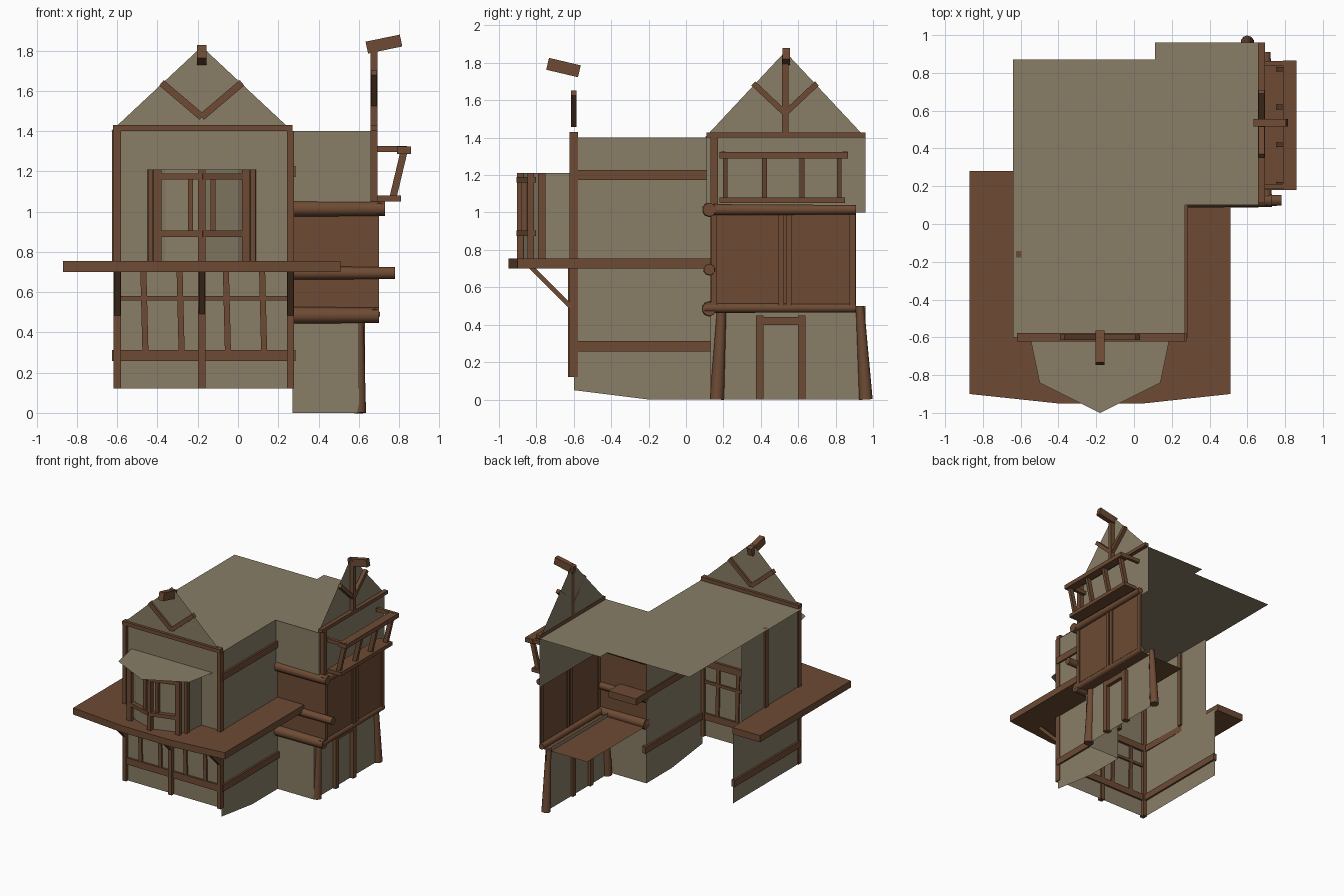
import bpy, bmesh, math
from mathutils import Vector, Matrix

old = bpy.data.objects.get("Cube")
if old:
    bpy.data.objects.remove(old, do_unlink=True)


def material(name, rgb):
    m = bpy.data.materials.new(name)
    m.use_nodes = True
    m.diffuse_color = (*rgb, 1)
    m.node_tree.nodes["Principled BSDF"].inputs["Base Color"].default_value = (*rgb, 1)
    return m


PLASTER = material("beige_plaster", (0.25, 0.21, 0.135))
WOOD = material("brown_timber", (0.155, 0.07, 0.034))


def finish(name, bm, mat):
    me = bpy.data.meshes.new(name)
    bm.to_mesh(me)
    bm.free()
    me.materials.append(mat)
    ob = bpy.data.objects.new(name, me)
    bpy.context.collection.objects.link(ob)
    return ob


def sheet(name, pts, mat=PLASTER, depth=0.0):
    """Flat panel, optionally extruded upward."""
    bm = bmesh.new()
    face = bm.faces.new([bm.verts.new(p) for p in pts])
    if depth:
        new = bmesh.ops.extrude_face_region(bm, geom=[face])["geom"]
        bmesh.ops.translate(bm, vec=(0, 0, depth),
                            verts=[v for v in new if isinstance(v, bmesh.types.BMVert)])
        bmesh.ops.recalc_face_normals(bm, faces=bm.faces)
    return finish(name, bm, mat)


def frame(p, q):
    """Matrix whose z axis runs from p to q, placed midway."""
    p, q = Vector(p), Vector(q)
    z = (q - p).normalized()
    x = z.cross(Vector((0, 0, 1)))
    x = x.normalized() if x.length > 0.01 else Vector((1, 0, 0))
    rot = Matrix((x, z.cross(x), z)).transposed().to_4x4()
    return Matrix.Translation((p + q) / 2) @ rot, (q - p).length


def beam(name, p, q, w=0.04, d=0.04):
    """Square timber: w is its level width (x if upright), d the other side."""
    m, length = frame(p, q)
    bm = bmesh.new()
    bmesh.ops.create_cube(bm, size=1, matrix=m @ Matrix.Diagonal((w, d, length, 1)))
    return finish(name, bm, WOOD)


def log(name, p, q, r1, r2):
    """Tapered round timber."""
    m, length = frame(p, q)
    bm = bmesh.new()
    bmesh.ops.create_cone(bm, cap_ends=True, segments=10, radius1=r1, radius2=r2,
                          depth=length, matrix=m)
    ob = finish(name, bm, WOOD)
    for f in ob.data.polygons:
        f.use_smooth = len(f.vertices) == 4
    return ob


L, R, MID, F, TOP = -0.61, 0.27, -0.18, -0.6, 1.4      # main block
WX, WF, WB, WM = 0.66, 0.13, 0.96, 0.53                # side wing

# Flat roof and main walls
sheet("flat_roof", [(-0.64, F, TOP), (R, F, TOP), (R, 0.1, TOP), (WX, 0.1, TOP),
                    (WX, WB, TOP), (0.11, WB, TOP), (0.11, 0.87, TOP), (-0.64, 0.87, TOP)])
sheet("front_wall", [(L, F, 0.12), (R, F, 0.12), (R, F, TOP), (L, F, TOP)])
sheet("front_gable", [(-0.63, F, TOP), (R, F, TOP), (MID, F, 1.82)])
sheet("left_side_wall", [(R, F, 0.05), (R, -0.2, 0), (R, WF, 0), (R, WF, TOP), (R, F, TOP)])
sheet("right_side_lower_wall", [(L, F, 0.12), (L, 0.26, 0.12), (L, 0.26, 0.72), (L, F, 0.72)])
sheet("right_side_upper_wall", [(L, F, 0.72), (L, 0.15, 0.72), (L, 0.15, TOP), (L, F, TOP)])

# Ledge wrapping three sides
zl = 0.7
sheet("ledge", [(-0.87, -0.9, zl), (-0.4, -0.95, zl), (0.05, -0.95, zl), (0.51, -0.9, zl),
                (0.51, 0.28, zl), (0.26, 0.28, zl), (0.26, -0.58, zl), (-0.6, -0.58, zl),
                (-0.62, 0.28, zl), (-0.87, 0.28, zl)], WOOD, 0.055)

# Main block timbers
for x in (L + 0.01, R - 0.01):
    beam("corner_post", (x, F, 0.12), (x, F, TOP), 0.035, 0.045)
beam("middle_post", (MID, F - 0.01, 0.12), (MID, F - 0.01, 0.72), 0.035, 0.04)
for x in (L + 0.01, MID, R - 0.01):
    beam("ledge_brace", (x, F, 0.48), (x, -0.84, 0.72), 0.03, 0.025)
for x in (-0.47, -0.29, -0.06, 0.12):
    beam("lower_stud", (x + 0.01, F, 0.3), (x, F, 0.7), 0.025, 0.03)
beam("front_sill", (L, F, 0.285), (R, F, 0.285), 0.03, 0.055)
beam("front_rail", (L, F, 0.57), (R, F, 0.57), 0.03, 0.022)
beam("gable_tie", (-0.62, F, 1.415), (R, F, 1.415), 0.045, 0.03)
beam("left_side_sill", (R, F, 0.285), (R, 0.16, 0.285), 0.03, 0.055)
beam("left_side_rail", (R, F, 1.2), (R, WF, 1.2), 0.03, 0.055)
beam("right_side_sill", (L, F, 0.285), (L, 0.26, 0.285), 0.03, 0.055)
beam("right_side_post", (L, -0.16, 0.75), (L, -0.16, TOP), 0.03, 0.035)
for s in (-1, 1):
    beam("gable_brace", (MID, F, 1.47), (MID + s * 0.2, F, 1.64), 0.03, 0.035)
beam("front_ridge_end", (MID, -0.57, 1.755), (MID, -0.74, 1.795), 0.045, 0.065)

# Bay window: body, flat canopy and frame
bay = [(-0.45, F), (-0.43, -0.76), (-0.36, -0.81), (MID, -0.87),
       (0.0, -0.81), (0.07, -0.76), (0.09, F)]
for a, b in zip(bay, bay[1:]):
    sheet("bay_wall", [(*a, 0.75), (*b, 0.75), (*b, 1.21), (*a, 1.21)])
sheet("bay_canopy", [(x, y, 1.212) for x, y in
                     ((-0.55, F), (-0.5, -0.84), (MID, -1.0), (0.14, -0.84), (0.19, F))])
for s in (-1, 1):
    beam("bay_back_post", (MID + s * 0.255, -0.77, 0.75), (MID + s * 0.255, -0.77, 1.21), 0.025, 0.04)
    beam("bay_corner_post", (MID + s * 0.22, -0.83, 0.75), (MID + s * 0.22, -0.83, 1.21), 0.04, 0.035)
    beam("bay_inner_stud", (MID + s * 0.055, -0.865, 0.9), (MID + s * 0.055, -0.865, 1.17), 0.025, 0.03)
    for z in (0.89, 1.175):
        beam("bay_rail", (MID + s * 0.235, -0.82, z), (MID, -0.89, z), 0.035, 0.03)
beam("bay_front_post", (MID, -0.885, 0.75), (MID, -0.885, 1.21), 0.035, 0.035)

# Wing walls
sheet("wing_front_lower_wall", [(R, WF, 0), (0.6, WF, 0), (0.6, WF, 0.48), (R, WF, 0.48)])
sheet("wing_front_panel", [(R, WF, 0.48), (0.69, WF, 0.48), (0.69, WF, 1.02), (R, WF, 1.02)], WOOD)
sheet("wing_front_upper_wall", [(R, 0.11, 1.02), (WX, 0.11, 1.02), (WX, 0.11, TOP), (R, 0.11, TOP)])
sheet("wing_side_lower_wall", [(0.6, WF, 0), (0.6, WB, 0), (0.6, WB, 0.5), (0.6, WF, 0.5)])
sheet("wing_side_panel", [(0.69, WF, 0.47), (0.69, 0.91, 0.47), (0.69, 0.91, 1.02), (0.69, WF, 1.02)], WOOD)
sheet("wing_side_upper_wall", [(WX, 0.11, 1.0), (WX, WB, 1.0), (WX, WB, TOP), (WX, 0.11, TOP)])
sheet("wing_gable", [(WX, 0.1, TOP), (WX, WB, TOP), (WX, WM, 1.86)])
sheet("wing_floor", [(R, WF, 0.47), (0.69, WF, 0.47), (0.69, 0.9, 0.47), (R, 0.9, 0.47)], WOOD)

# Heavy logs across the wing front and side
for z, end, r in ((0.485, 0.7, 0.042), (0.695, 0.78, 0.033), (1.015, 0.73, 0.04)):
    log("wing_front_log", (R, 0.125, z), (end, 0.125, z), r, r * 0.9)
log("wing_side_bottom_log", (0.68, 0.1, 0.49), (0.68, 0.91, 0.49), 0.027, 0.024)
log("wing_side_top_log", (0.7, 0.1, 1.015), (0.7, 0.91, 1.015), 0.03, 0.025)
for y in (0.15, 0.51, 0.55, 0.89):
    beam("panel_stud", (0.692, y, 0.48), (0.692, y, 1.0), 0.016, 0.03)

# Flared legs and doorway
log("wing_front_leg", (0.6, 0.165, 0), (0.6, 0.19, 0.47), 0.038, 0.025)
log("wing_back_leg", (0.6, 0.962, 0), (0.6, 0.93, 0.5), 0.036, 0.022)
for y in (0.395, 0.62):
    beam("door_post", (0.605, y, 0), (0.605, y, 0.45), 0.05, 0.04)
beam("door_lintel", (0.605, 0.39, 0.42), (0.605, 0.63, 0.42), 0.05, 0.045)

# Wing gable timbers
beam("wing_corner_post", (0.675, 0.15, 1.03), (0.675, 0.15, TOP), 0.035, 0.04)
beam("wing_gable_tie", (0.675, 0.11, 1.415), (0.675, WB, 1.415), 0.035, 0.028)
beam("wing_king_post", (0.675, WM, 1.42), (0.675, WM, 1.84), 0.035, 0.035)
for s in (-1, 1):
    beam("wing_gable_brace", (0.675, WM, 1.53), (0.675, WM + s * 0.17, 1.69), 0.03, 0.03)
beam("wing_ridge_end", (0.64, WM + 0.005, 1.815), (0.81, WM + 0.005, 1.85), 0.04, 0.06)

# Projecting window frame on the wing
beam("window_sill", (0.75, 0.18, 1.065), (0.75, 0.85, 1.065), 0.12, 0.03)
beam("window_head", (0.825, 0.18, 1.305), (0.825, 0.865, 1.305), 0.07, 0.035)
for y in (0.21, 0.42, 0.62, 0.82):
    beam("window_strut", (0.77, y, 1.07), (0.825, y, 1.3), 0.025, 0.035)
for y in (0.2, 0.85):
    beam("window_side_head", (0.67, y, 1.31), (0.84, y, 1.31), 0.025, 0.03)
